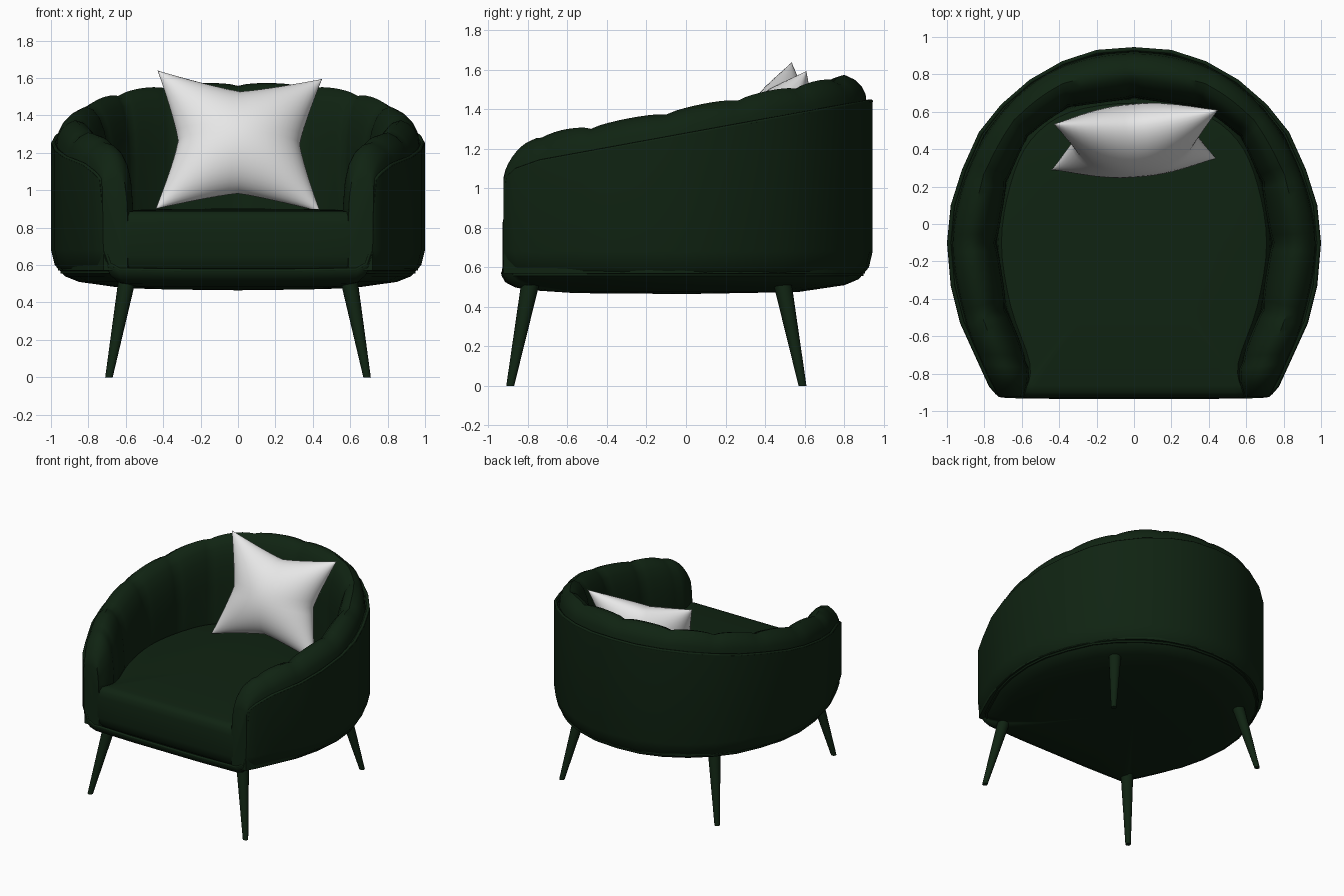
import bpy, math
from mathutils import Vector

if "Cube" in bpy.data.objects:
    bpy.data.objects.remove(bpy.data.objects["Cube"])


def material(name, rgb):
    m = bpy.data.materials.new(name)
    m.diffuse_color = (*rgb, 1)
    m.use_nodes = True
    m.node_tree.nodes["Principled BSDF"].inputs["Base Color"].default_value = m.diffuse_color
    return m


GREEN = material("dark green velvet", (0.005, 0.017, 0.006))
WHITE = material("white cotton", (0.8, 0.8, 0.8))


def add_object(name, verts, faces, mat, angle=40):
    me = bpy.data.meshes.new(name)
    me.from_pydata([tuple(v) for v in verts], [], faces)
    me.materials.append(mat)
    ob = bpy.data.objects.new(name, me)
    bpy.context.collection.objects.link(ob)
    bpy.ops.object.select_all(action='DESELECT')
    ob.select_set(True)
    bpy.context.view_layer.objects.active = ob
    bpy.ops.object.mode_set(mode='EDIT')
    bpy.ops.mesh.select_all(action='SELECT')
    bpy.ops.mesh.normals_make_consistent(inside=False)
    bpy.ops.object.mode_set(mode='OBJECT')
    bpy.ops.object.shade_smooth_by_angle(angle=math.radians(angle))
    return ob


def loft(rings, closed=True):
    """Quads between successive rings of equal length."""
    n = len(rings[0])
    verts = [v for r in rings for v in r]
    faces = []
    for r in range(len(rings) - 1):
        for k in range(n if closed else n - 1):
            a, b = r * n + k, r * n + (k + 1) % n
            faces.append((a, b, b + n, a + n))
    return verts, faces


def cap(verts, faces, start, n, centre):
    """Fan from a ring to a centre point."""
    verts.append(centre)
    c = len(verts) - 1
    faces += [(start + k, start + (k + 1) % n, c) for k in range(n)]


def mirrored(half):
    """Half runs from the back centre to the front right; returns left to right."""
    return [(-p[0], *p[1:]) for p in half[:0:-1]] + list(half)


def spline(pts, seg, f):
    p = [Vector(pts[min(max(seg + k, 0), len(pts) - 1)]) for k in (-1, 0, 1, 2)]
    return 0.5 * (2 * p[1] + (p[2] - p[0]) * f
                  + (2 * p[0] - 5 * p[1] + 4 * p[2] - p[3]) * f ** 2
                  + (3 * p[1] - p[0] - 3 * p[2] + p[3]) * f ** 3)


def rim_z(y):
    drop = max(0, (-0.8 - y) / 0.12)
    return 1.125 + 0.181 * (y + 0.8) - 0.06 * drop ** 2


# Outer shell: horseshoe outline with a low lip across the front
outline = [(0, .945), (.2, .93), (.385, .87), (.56, .77), (.71, .64), (.83, .49),
           (.92, .29), (.98, .1), (1, -.1), (.98, -.33), (.93, -.53), (.83, -.75),
           (.775, -.87), (.74, -.91)]
half = [(x, y, rim_z(y)) for x, y in outline]
half += [(.725, -.92, .9), (.72, -.925, .68), (.695, -.928, .605), (.64, -.93, .575),
         (.3, -.935, .57)]
rim = mirrored(half)
rings = []
for s, z in [(.6, .475), (.85, .51), (.925, .54), (.98, .6), (1, .68)]:
    rings.append([(x * s, y * s, .465 + (z - .465) * min(1, (t - .465) / .235))
                  for x, y, t in rim])
rings.append([(x, y, t) for x, y, t in rim])
rings.append([(x * .965, y * .975, t) for x, y, t in rim])
rings.append([(x * .95, y * .95, .555) for x, y, t in rim])
v, f = loft(rings)
n = len(rim)
cap(v, f, 0, n, (0, 0, .465))
cap(v, f, 7 * n, n, (0, 0, .555))
add_object("outer_shell", v, f, GREEN, 50)

# Piping along the shell rim
cu = bpy.data.curves.new("rim_piping", 'CURVE')
cu.dimensions = '3D'
cu.bevel_depth = .011
cu.bevel_resolution = 2
sp = cu.splines.new('POLY')
sp.points.add(n - 1)
for p, (x, y, t) in zip(sp.points, rim):
    p.co = (x * .988, y * .99, t, 1)
sp.use_cyclic_u = True
cu.materials.append(GREEN)
pipe = bpy.data.objects.new("rim_piping", cu)
bpy.context.collection.objects.link(pipe)
bpy.ops.object.select_all(action='DESELECT')
pipe.select_set(True)
bpy.context.view_layer.objects.active = pipe
bpy.ops.object.convert(target='MESH')
bpy.ops.object.shade_smooth_by_angle(angle=math.radians(60))

# Channelled back and arm padding: outer and inner guide points at each seam
outer = mirrored([(0, .92), (.40, .84), (.69, .62), (.89, .29), (.975, -.1),
                  (.91, -.5), (.815, -.75), (.725, -.925)])
inner = mirrored([(0, .66), (.35, .61), (.56, .46), (.67, .22), (.72, -.1),
                  (.67, -.45), (.565, -.77), (.59, -.925)])
section = [(0, -.03), (.04, .05), (.12, .09), (.25, .12), (.42, .14), (.6, .125),
           (.76, .08), (.88, .01), (.96, -.08), (1, -.2)]
STEPS, SEGS = 8, len(outer) - 1
rings, inner_line = [], []
for i in range(SEGS * STEPS + 1):
    seg, frac = min(i // STEPS, SEGS - 1), (i % STEPS) / STEPS
    if i == SEGS * STEPS:
        frac = 1
    o, q = spline(outer, seg, frac), spline(inner, seg, frac)
    inner_line.append(q)
    puff = min(1, math.sin(math.pi * frac) ** .6 if 0 < frac < 1 else 0)
    if seg in (0, SEGS - 1) or i in (STEPS, SEGS * STEPS - STEPS):
        puff = 1                                    # no seam on the arm fronts
    dent = 1 - puff
    ymid = (o.y + q.y) / 2
    e = min(1, max(0, (-.58 - ymid) / .345))
    k = .1 + .9 * math.sqrt(1 - e * e)
    z0 = rim_z(ymid) if ymid < -.5 else rim_z(o.y)
    ring = [(*o.lerp(q, .05), .57)]
    for d, h in section:
        h = h * k if h > 0 else h
        ring.append((*o.lerp(q, d * (1 - .08 * dent)), z0 + h - .018 * dent))
    ring += [(*o.lerp(q, 1 - .08 * dent), .9), (*q, .57)]
    rings.append(ring)
v, f = loft(rings)
m = len(rings[0])
f += [tuple(range(m)), tuple(range(len(v) - m, len(v)))]
add_object("channel_padding", v, f, GREEN, 45)

# Seat cushion filling the inner outline
base = [(p.x * 1.02, p.y if p.y < 0 else p.y * 1.02) for p in inner_line[::2]]
base += [(x, -.93) for x in (.56, .4, .2, 0, -.2, -.4, -.56)]
rings = []
for s, z in [(.95, .565), (.985, .6), (1, .65), (1, .82), (.99, .86), (.965, .885),
             (.92, .892), (.5, .9)]:
    rings.append([(x * s, -.1 + (y + .1) * s, z) for x, y in base])
v, f = loft(rings)
n = len(base)
cap(v, f, 0, n, (0, -.1, .565))
cap(v, f, 7 * n, n, (0, -.1, .902))
add_object("seat_cushion", v, f, GREEN)


# Tapered splayed legs
def leg(name, sx, y_foot, y_top, sides=16):
    rings = []
    for x, y, z, r in [(.69, y_foot, 0, .02), (.595, y_top, .51, .046)]:
        rings.append([(sx * x + r * math.cos(2 * math.pi * a / sides),
                       y + r * math.sin(2 * math.pi * a / sides), z)
                      for a in range(sides)])
    v, f = loft(rings)
    f += [tuple(range(sides)), tuple(range(sides, 2 * sides))]
    add_object(name, v, f, GREEN)


for side, sx in (("left", -1), ("right", 1)):
    leg("front_leg_" + side, sx, -.89, -.79)
    leg("back_leg_" + side, sx, .59, .49)

# Star-cornered scatter pillow leaning on the back
bl, br, tl, tr = [Vector(c) for c in ((-.44, .29, .9), (.44, .35, .885),
                                      (-.43, .535, 1.64), (.45, .61, 1.595))]
across = (br - bl + tr - tl).normalized()
up = (tl - bl + tr - br).normalized()
normal = across.cross(up).normalized()
N = 24
verts, faces = [], []
for side in (1, -1):
    start = len(verts)
    for j in range(N + 1):
        for i in range(N + 1):
            u = math.sin(math.pi / 2 * (2 * i / N - 1))
            w = math.sin(math.pi / 2 * (2 * j / N - 1))
            p = bl.lerp(br, (u + 1) / 2).lerp(tl.lerp(tr, (u + 1) / 2), (w + 1) / 2)
            p -= across * .115 * u * (1 - abs(w) ** 1.2)
            p -= up * .1 * w * (1 - abs(u) ** 1.2)
            bulge = max(0, (1 - u * u) * (1 - w * w)) ** .55
            verts.append(p + normal * side * .185 * bulge)
    for j in range(N):
        for i in range(N):
            a = start + j * (N + 1) + i
            faces.append((a, a + 1, a + N + 2, a + N + 1))
pillow = add_object("scatter_pillow", verts, faces, WHITE, 60)
bpy.ops.object.mode_set(mode='EDIT')
bpy.ops.mesh.select_all(action='SELECT')
bpy.ops.mesh.remove_doubles(threshold=.0005)
bpy.ops.mesh.normals_make_consistent(inside=False)
bpy.ops.object.mode_set(mode='OBJECT')
